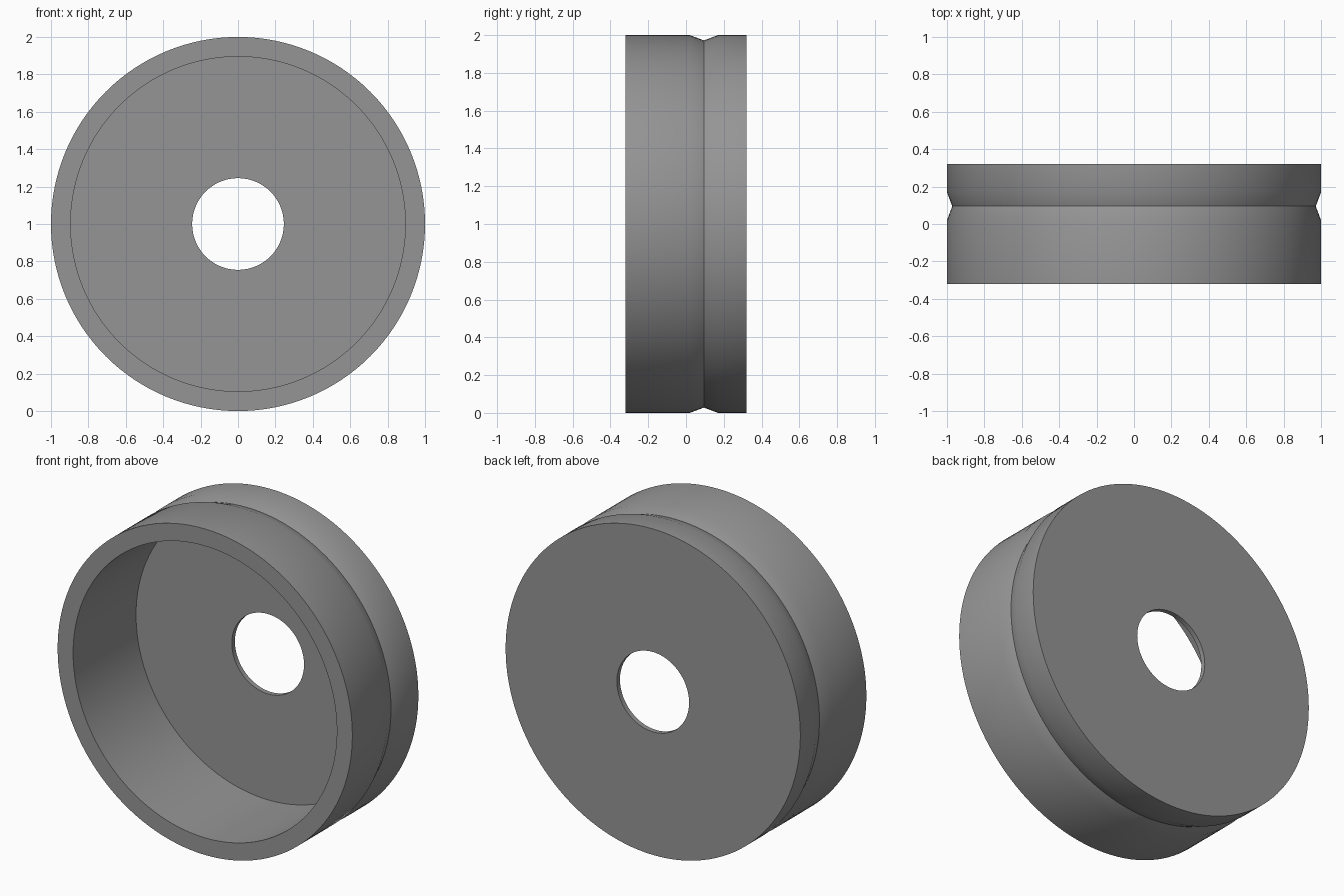
import bpy, bmesh, math
from mathutils import Vector, Matrix

if "Cube" in bpy.data.objects:
    bpy.data.objects.remove(bpy.data.objects["Cube"])

SEGMENTS = 128

# Closed cross-section as (radius, y): cup open at the front, drilled floor at the back
profile = [
    (0.895, -0.32), (1.0, -0.32),              # front rim
    (1.0, 0.02), (0.972, 0.095), (1.0, 0.17),  # outer wall with V groove
    (1.0, 0.32), (0.245, 0.32),                # back face
    (0.245, 0.29), (0.895, 0.29),              # bore and inner floor
]

# Revolve the section around the y axis
bm = bmesh.new()
verts = [bm.verts.new((r, y, 0)) for r, y in profile]
edges = [bm.edges.new((verts[i], verts[(i + 1) % len(verts)])) for i in range(len(verts))]
bmesh.ops.spin(bm, geom=verts + edges, cent=(0, 0, 0), axis=(0, 1, 0),
               angle=2 * math.pi, steps=SEGMENTS, use_merge=False)
bmesh.ops.remove_doubles(bm, verts=bm.verts, dist=1e-4)
bmesh.ops.recalc_face_normals(bm, faces=bm.faces)
bmesh.ops.translate(bm, verts=bm.verts, vec=(0, 0, 1))

mesh = bpy.data.meshes.new("grooved_cup")
bm.to_mesh(mesh)
bm.free()
cup = bpy.data.objects.new("grooved_cup", mesh)
bpy.context.collection.objects.link(cup)

# Plain grey finish
grey = bpy.data.materials.new("grey")
grey.diffuse_color = (0.3, 0.3, 0.3, 1)
grey.use_nodes = True
grey.node_tree.nodes["Principled BSDF"].inputs["Base Color"].default_value = grey.diffuse_color
mesh.materials.append(grey)

# Smooth round walls, crisp rims and groove line
bpy.context.view_layer.objects.active = cup
cup.select_set(True)
bpy.ops.object.shade_smooth_by_angle(angle=math.radians(30))
